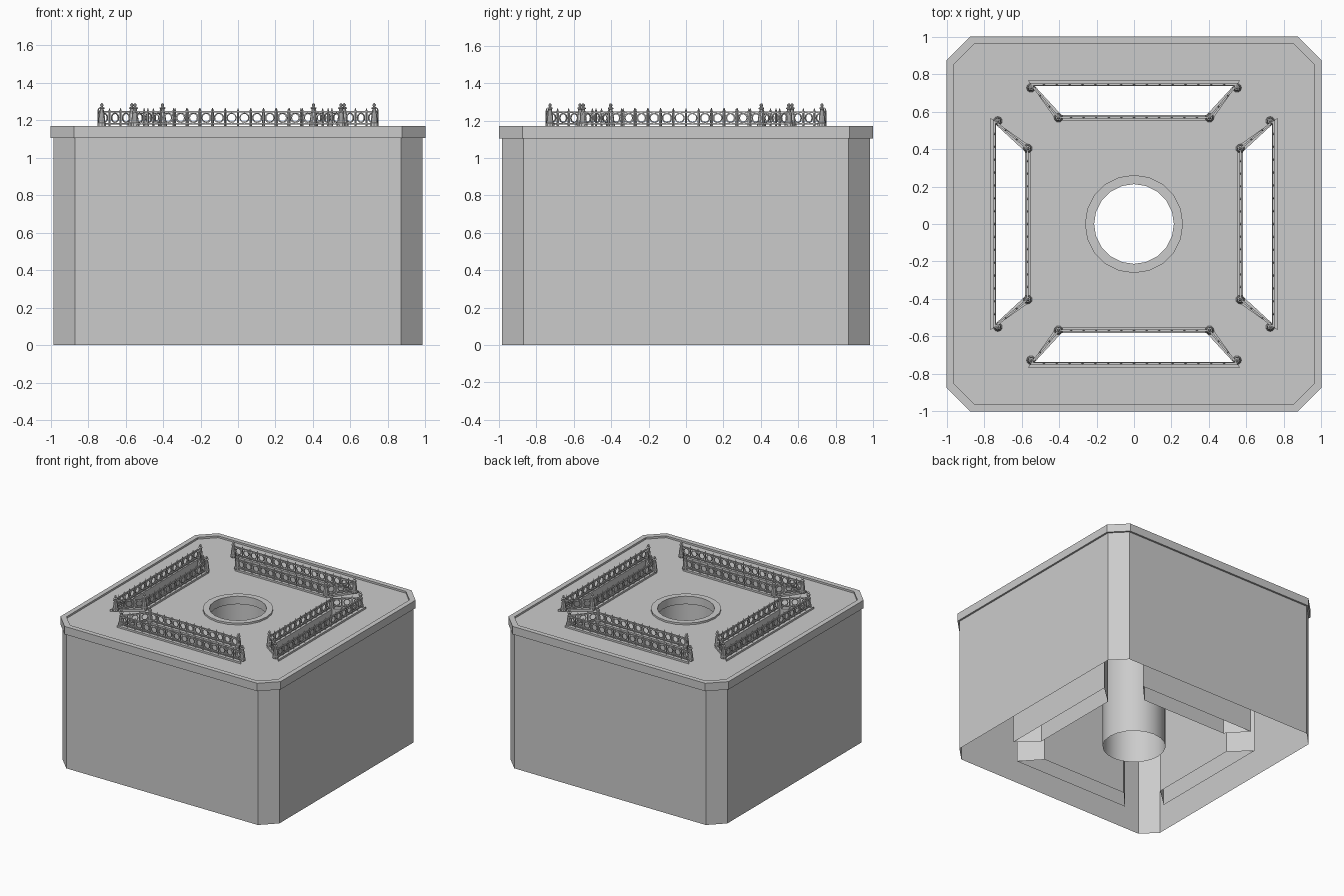
import bpy, bmesh, math
from mathutils import Matrix, Vector

if "Cube" in bpy.data.objects:
    bpy.data.objects.remove(bpy.data.objects["Cube"])

FLOOR, TOP, LEDGE = 1.155, 1.17, 1.105


def octagon(h, c):
    return [(h, -c), (h, c), (c, h), (-c, h), (-h, c), (-h, -c), (-c, -h), (c, -h)]


def circle(r, n, cx=0, cy=0):
    return [(cx + r * math.cos(2 * math.pi * i / n), cy + r * math.sin(2 * math.pi * i / n))
            for i in range(n)]


def trapezoid(xo, yo, xi, yi, k):
    a = Matrix.Rotation(k * math.pi / 2, 2)
    return [tuple(a @ Vector(p)) for p in [(-xo, -yo), (xo, -yo), (xi, -yi), (-xi, -yi)]]


def stack(bm, sections, cap=False):
    """Bridge a list of (outline, z) sections; returns the vertex loops."""
    loops = [[bm.verts.new((x, y, z)) for x, y in pts] for pts, z in sections]
    for a, b in zip(loops, loops[1:]):
        n = len(a)
        for i in range(n):
            bm.faces.new((a[i], a[(i + 1) % n], b[(i + 1) % n], b[i]))
    if cap:
        bm.faces.new(loops[-1])
    return loops


def make_object(bm, name):
    bmesh.ops.recalc_face_normals(bm, faces=bm.faces[:])
    me = bpy.data.meshes.new(name)
    bm.to_mesh(me)
    bm.free()
    ob = bpy.data.objects.new(name, me)
    bpy.context.collection.objects.link(ob)
    return ob


# Hollow base: walls, overhanging slab, recessed deck, light wells, centre tube
bm = bmesh.new()
rims = [stack(bm, [(octagon(.985, .87), 0), (octagon(.985, .87), LEDGE),
                   (octagon(1, .875), LEDGE), (octagon(1, .875), TOP),
                   (octagon(.96, .853), TOP), (octagon(.96, .853), FLOOR)])[-1]]
rims.append(stack(bm, [(circle(.262, 20), FLOOR), (circle(.262, 20), TOP),
                       (circle(.213, 20), TOP), (circle(.213, 20), LEDGE),
                       (circle(.237, 20), LEDGE), (circle(.237, 20), 0)])[0])
for k in range(4):
    kerb = trapezoid(.565, .765, .415, .553, k)
    hole = trapezoid(.53, .737, .388, .583, k)
    rims.append(stack(bm, [(kerb, FLOOR), (kerb, TOP), (hole, TOP), (hole, 0)])[0])
edges = [bm.edges.get((r[i], r[i - 1])) for r in rims for i in range(len(r))]
bmesh.ops.triangle_fill(bm, use_beauty=True, edges=edges, normal=(0, 0, 1))
base = make_object(bm, "hollow_base")
bpy.context.view_layer.objects.active = base
base.select_set(True)
bpy.ops.object.shade_smooth_by_angle(angle=math.radians(25))
base.select_set(False)


def bar(bm, p, q, w, h):
    """Box centred on the segment p-q."""
    p, q = Vector(p), Vector(q)
    d = q - p
    m = (Matrix.Translation((p + q) / 2) @ Matrix.Rotation(math.atan2(d.y, d.x), 4, 'Z')
         @ Matrix.Diagonal((d.length, w, h, 1)))
    bmesh.ops.create_cube(bm, size=1, matrix=m)


def ring(bm, centre, along, r, t):
    """Thin upright ring in the fence plane."""
    n, up = 12, Vector((0, 0, 1))
    side = along.cross(up)
    rows = []
    for i in range(n):
        a = 2 * math.pi * i / n
        out = along * math.cos(a) + up * math.sin(a)
        rows.append([bm.verts.new(centre + out * (r + u * t) + side * (v * t))
                     for u, v in ((-1, -1), (1, -1), (1, 1), (-1, 1))])
    for i in range(n):
        a, b = rows[i - 1], rows[i]
        for j in range(4):
            bm.faces.new((a[j - 1], a[j], b[j], b[j - 1]))


# Fence around one well: rails, pickets with pointed tops, rings
bm = bmesh.new()
corners = [Vector((x, y, 0)) for x, y in trapezoid(.55, .745, .403, .568, 0)]
for i in range(4):
    p, q = corners[i], corners[(i + 1) % 4]
    d = q - p
    along = d.normalized()
    for z in (1.183, 1.245):
        bar(bm, p + Vector((0, 0, z)), q + Vector((0, 0, z)), .01, .008)
    bays = round(d.length / .07)
    for j in range(bays):
        c = p + d * ((j + .5) / bays)
        ring(bm, c + Vector((0, 0, 1.214)), along, .024, .003)
        if j:
            x, y, _ = p + d * (j / bays)
            stack(bm, [(circle(.006, 4, x, y), TOP), (circle(.006, 4, x, y), 1.25),
                       (circle(.001, 4, x, y), 1.266)], cap=True)
fence = make_object(bm, "fence_1")

# Tapered corner posts with ball finials
bm = bmesh.new()
profile = [(.024, TOP), (.024, 1.185), (.019, 1.19), (.017, 1.22), (.010, 1.26), (.015, 1.263),
           (.015, 1.268), (.005, 1.272), (.009, 1.279), (.009, 1.285), (.003, 1.292)]
for x, y in trapezoid(.55, .727, .403, .567, 0):
    stack(bm, [(circle(r, 10, x, y), z) for r, z in profile], cap=True)
posts = make_object(bm, "fence_posts_1")

# Repeat on the other three sides
for src in (fence, posts):
    for k in range(1, 4):
        ob = bpy.data.objects.new(src.name[:-1] + str(k + 1), src.data)
        ob.rotation_euler.z = k * math.pi / 2
        bpy.context.collection.objects.link(ob)
